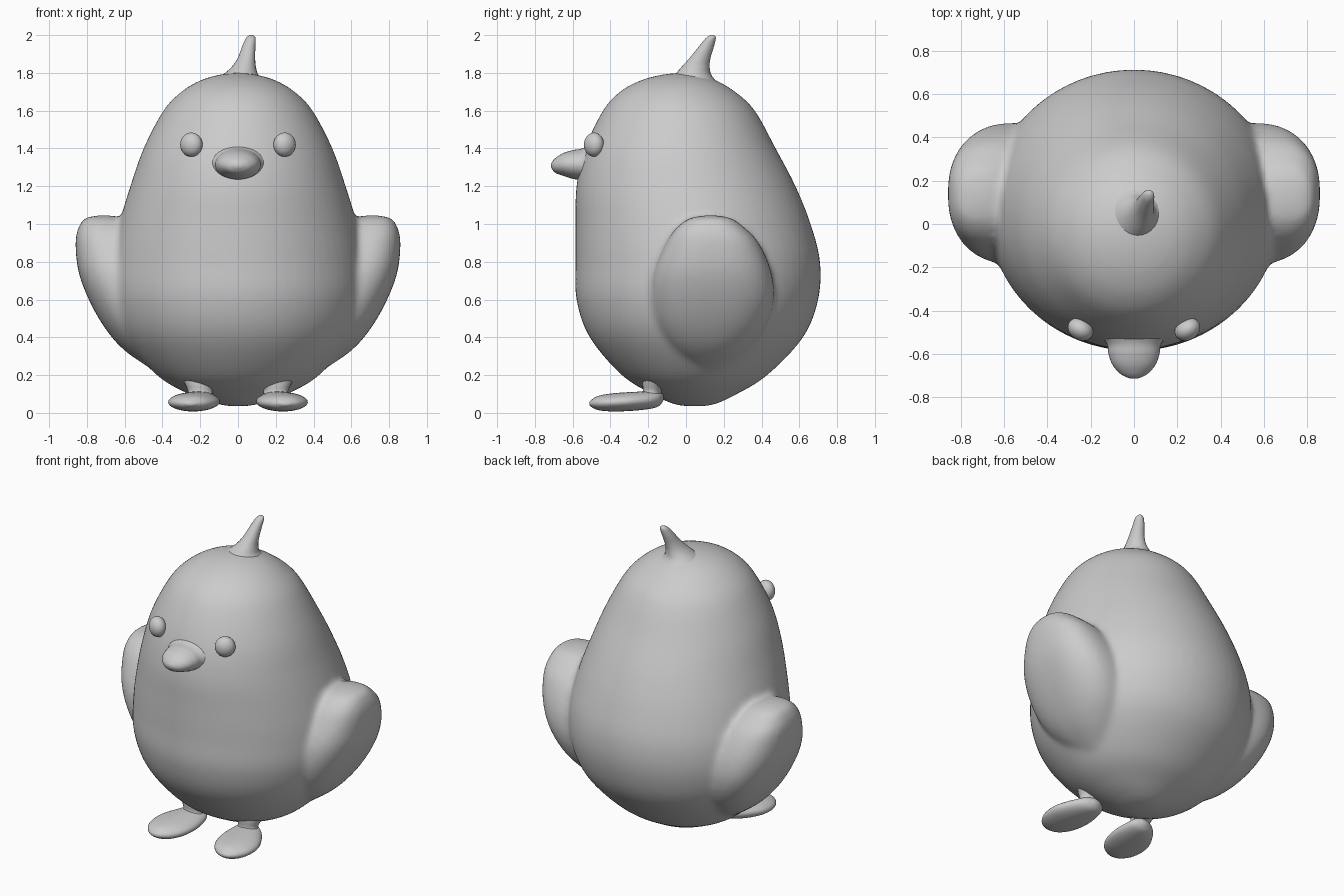
import bpy, bmesh
from math import cos, sin, pi, radians
from mathutils import Vector

cube = bpy.data.objects.get("Cube")
if cube:
    bpy.data.objects.remove(cube, do_unlink=True)

grey = bpy.data.materials.new("soft grey")
grey.use_nodes = True
grey.diffuse_color = (0.6, 0.6, 0.6, 1)
grey.node_tree.nodes["Principled BSDF"].inputs["Base Color"].default_value = (0.6, 0.6, 0.6, 1)


def smooth_rows(rows, steps):
    """Catmull-Rom interpolation between the given cross-sections."""
    out = []
    for i in range(len(rows) - 1):
        a, b, c, d = (Vector(rows[min(max(k, 0), len(rows) - 1)]) for k in range(i - 1, i + 3))
        for s in range(steps):
            t = s / steps
            out.append(0.5 * (2 * b + (c - a) * t + (2 * a - 5 * b + 4 * c - d) * t**2
                              + (3 * b - a - 3 * c + d) * t**3))
    return out + [Vector(rows[-1])]


def loft(bm, rows, axis="z", mirror=1, sides=48, steps=5, power=2):
    """Closed skin over rows of (position, centre u, centre v, radius u, radius v)."""
    rings = []
    for pos, u, v, ru, rv in smooth_rows(rows, steps):
        ring = []
        for k in range(sides):
            c, s = cos(2 * pi * k / sides), sin(2 * pi * k / sides)
            size = (abs(c)**power + abs(s)**power) ** (-1 / power)
            x, w = mirror * (u + ru * c * size), v + rv * s * size
            ring.append(bm.verts.new((x, w, pos) if axis == "z" else (x, pos, w)))
        rings.append(ring)
    for low, high in zip(rings, rings[1:]):
        for k in range(sides):
            n = (k + 1) % sides
            bm.faces.new((low[k], low[n], high[n], high[k]))
    bm.faces.new(rings[0])
    bm.faces.new(rings[-1])


def finish(bm, name):
    bmesh.ops.recalc_face_normals(bm, faces=bm.faces)
    for face in bm.faces:
        face.smooth = True
    mesh = bpy.data.meshes.new(name)
    bm.to_mesh(mesh)
    bm.free()
    mesh.materials.append(grey)
    obj = bpy.data.objects.new(name, mesh)
    bpy.context.collection.objects.link(obj)
    return obj


# Body outline: height, half width, front depth, back depth
outline = [
    (0.035, 0.02, 0.03, 0.07), (0.045, 0.1, -0.06, 0.15), (0.1, 0.26, -0.18, 0.27),
    (0.2, 0.43, -0.34, 0.43), (0.4, 0.6, -0.51, 0.62), (0.6, 0.67, -0.58, 0.7),
    (0.8, 0.67, -0.585, 0.71), (1.0, 0.63, -0.585, 0.66), (1.2, 0.57, -0.58, 0.58),
    (1.4, 0.5, -0.535, 0.475), (1.6, 0.395, -0.44, 0.365), (1.7, 0.3, -0.35, 0.26),
    (1.76, 0.2, -0.24, 0.16), (1.79, 0.1, -0.13, 0.07), (1.8, 0.02, -0.04, 0.0)]
# Wing sections: height, centre x, centre y, radius x, radius y
wing = [
    (0.22, 0.34, 0.12, 0.1, 0.08), (0.33, 0.4, 0.12, 0.2, 0.21), (0.45, 0.48, 0.13, 0.225, 0.29),
    (0.6, 0.55, 0.14, 0.24, 0.325), (0.75, 0.6, 0.14, 0.245, 0.31), (0.9, 0.66, 0.14, 0.2, 0.245),
    (0.98, 0.69, 0.13, 0.155, 0.18), (1.03, 0.71, 0.13, 0.1, 0.11), (1.045, 0.71, 0.13, 0.03, 0.03)]

# Body and wings fused into one soft skin
bm = bmesh.new()
loft(bm, [(z, 0, (f + b) / 2, w, (b - f) / 2) for z, w, f, b in outline], sides=64)
for side in (1, -1):
    loft(bm, wing, mirror=side, power=2.5)
body = finish(bm, "body_with_wings")
remesh = body.modifiers.new("fuse", "REMESH")
remesh.mode = "VOXEL"
remesh.voxel_size = 0.018
remesh.use_smooth_shade = True
soften = body.modifiers.new("soften", "SMOOTH")
soften.factor = 0.5
soften.iterations = 8

# Head tuft, leaning back and to one side
bm = bmesh.new()
loft(bm, [(1.72, 0.0, 0.03, 0.19, 0.17), (1.78, 0.01, 0.035, 0.105, 0.105),
          (1.83, 0.03, 0.05, 0.065, 0.075), (1.88, 0.045, 0.075, 0.046, 0.055),
          (1.94, 0.057, 0.108, 0.035, 0.04), (1.985, 0.068, 0.132, 0.025, 0.026),
          (2.0, 0.07, 0.14, 0.008, 0.008)], sides=24)
finish(bm, "head_tuft")

# Beak with a flared base
bm = bmesh.new()
loft(bm, [(-0.49, 0, 1.31, 0.18, 0.12), (-0.55, 0, 1.315, 0.128, 0.085),
          (-0.6, 0, 1.315, 0.118, 0.076), (-0.65, 0, 1.315, 0.1, 0.06),
          (-0.69, 0, 1.31, 0.066, 0.04), (-0.71, 0, 1.31, 0.03, 0.018),
          (-0.715, 0, 1.31, 0.006, 0.004)], axis="y", sides=32)
finish(bm, "beak")

for side, label in ((1, "left"), (-1, "right")):
    # Eye
    bm = bmesh.new()
    bmesh.ops.create_uvsphere(bm, u_segments=32, v_segments=16, radius=1)
    eye = finish(bm, label + "_eye")
    eye.scale = (0.062, 0.05, 0.064)
    eye.location = (side * 0.247, -0.487, 1.42)
    eye.rotation_euler.z = side * radians(30)

    # Foot and ankle
    bm = bmesh.new()
    loft(bm, [(-0.12, 0.19, 0.08, 0.02, 0.015), (-0.145, 0.195, 0.075, 0.07, 0.04),
              (-0.2, 0.21, 0.067, 0.105, 0.047), (-0.3, 0.23, 0.06, 0.134, 0.05),
              (-0.4, 0.24, 0.055, 0.125, 0.047), (-0.47, 0.245, 0.052, 0.085, 0.036),
              (-0.505, 0.25, 0.05, 0.035, 0.015), (-0.512, 0.25, 0.05, 0.008, 0.004)],
         axis="y", mirror=side, sides=32)
    finish(bm, label + "_foot")
    bm = bmesh.new()
    loft(bm, [(0.07, 0.2, -0.19, 0.08, 0.06), (0.11, 0.2, -0.18, 0.065, 0.05),
              (0.15, 0.2, -0.17, 0.08, 0.06), (0.2, 0.2, -0.15, 0.11, 0.08)],
         mirror=side, sides=24)
    finish(bm, label + "_ankle")
